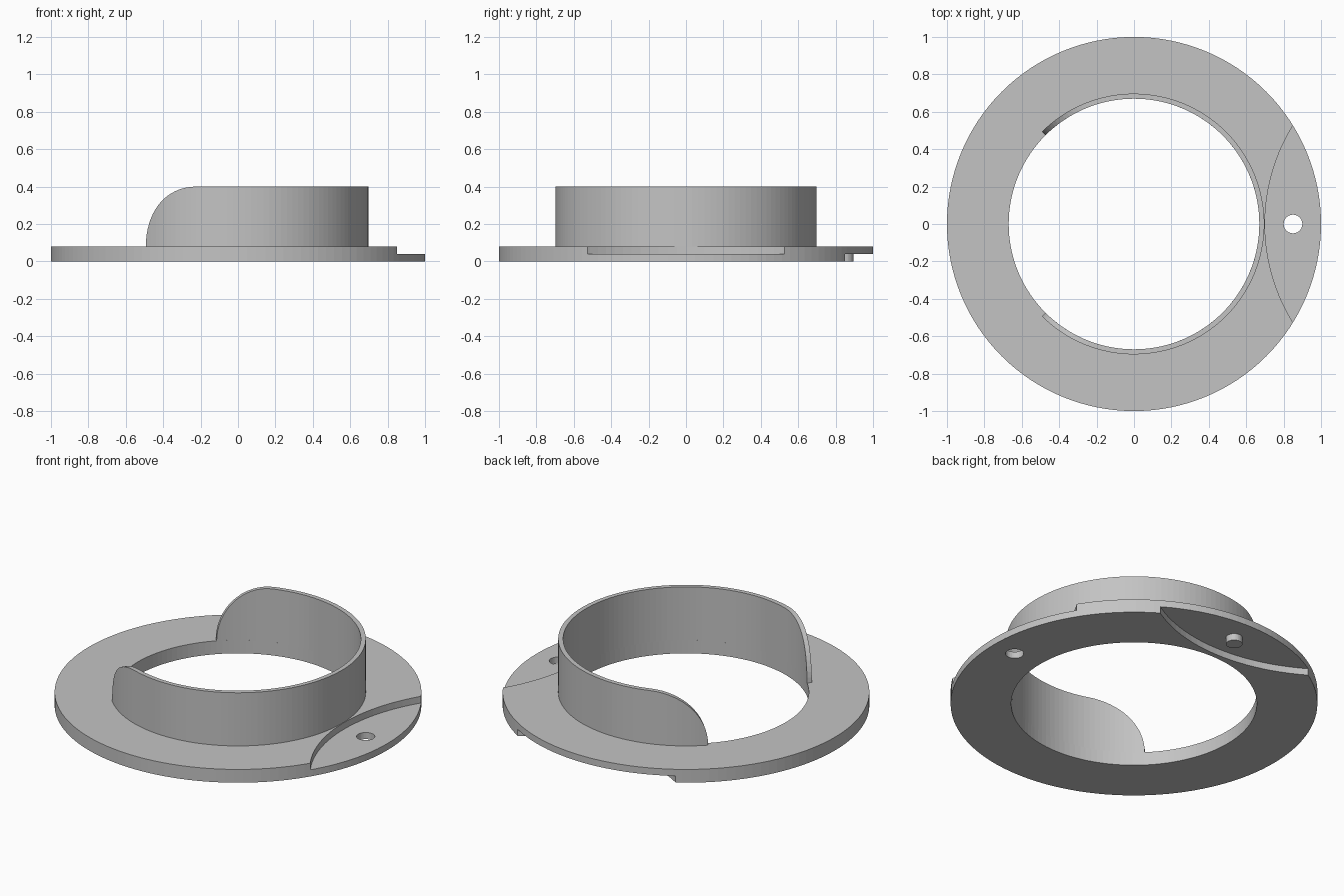
import bpy, bmesh, math

cube = bpy.data.objects.get("Cube")
if cube:
    bpy.data.objects.remove(cube, do_unlink=True)

BORE, WALL_R, DISC_R = 0.67, 0.697, 1.0
STEP, DISC_H, TOP = 0.04, 0.08, 0.4
PIN_AT = 0.85

grey = bpy.data.materials.new("plain grey")
grey.use_nodes = True
colour = (0.55, 0.55, 0.55, 1)
grey.diffuse_color = colour
grey.node_tree.nodes["Principled BSDF"].inputs["Base Color"].default_value = colour


def cylinder(name, radius, x, y, z0, z1, sides=128):
    bpy.ops.mesh.primitive_cylinder_add(vertices=sides, radius=radius, depth=z1 - z0,
                                        location=(x, y, (z0 + z1) / 2))
    ob = bpy.context.object
    ob.name = name
    ob.data.materials.append(grey)
    return ob


def cut(target, cutter):
    cutter.hide_render = True
    mod = target.modifiers.new("cut", "BOOLEAN")
    mod.operation = "DIFFERENCE"
    mod.solver = "EXACT"
    mod.object = cutter
    bpy.context.view_layer.objects.active = target
    bpy.ops.object.modifier_apply(modifier=mod.name)
    bpy.data.objects.remove(cutter, do_unlink=True)


# Flat ring with a bore, a top recess, a bottom recess and a pin hole
flange = cylinder("flange_ring", DISC_R, 0, 0, 0, DISC_H)
cut(flange, cylinder("bore_cutter", BORE, 0, 0, -1, 1))
cut(flange, cylinder("top_recess_cutter", DISC_R, 2 * PIN_AT, 0, STEP, 1))
cut(flange, cylinder("bottom_recess_cutter", DISC_R, 0, 2 * PIN_AT, -1, STEP))
cut(flange, cylinder("pin_hole_cutter", 0.05, PIN_AT, 0, -1, 1, 32))

# Locating pin in the bottom recess
cylinder("locating_pin", 0.045, 0, PIN_AT, 0, STEP + 0.01, 32)

# Upright collar, open on one side, with rounded top corners at both ends
END = math.radians(135)
ROUND = TOP - DISC_H
sweep = ROUND / WALL_R
steps = 16
half = []
for i in range(steps + 1):
    t = math.pi / 2 * i / steps
    half.append((END - sweep * (1 - math.cos(t)), DISC_H + ROUND * math.sin(t)))
flat_end = END - sweep
middle = [(flat_end * (1 - i / 40), TOP) for i in range(1, 40)]
left = half + middle
columns = left + [(0, TOP)] + [(-a, z) for a, z in reversed(left)]

bm = bmesh.new()
rings = []
for a, z in columns:
    rings.append([bm.verts.new((r * math.cos(a), r * math.sin(a), h))
                  for r, h in ((BORE, DISC_H), (WALL_R, DISC_H), (WALL_R, z), (BORE, z))])
for p, q in zip(rings, rings[1:]):
    for k in range(4):
        n = (k + 1) % 4
        bm.faces.new((p[k], p[n], q[n], q[k]))
bmesh.ops.remove_doubles(bm, verts=bm.verts, dist=1e-5)
bmesh.ops.recalc_face_normals(bm, faces=bm.faces)
mesh = bpy.data.meshes.new("collar_wall")
bm.to_mesh(mesh)
bm.free()
mesh.materials.append(grey)
bpy.context.collection.objects.link(bpy.data.objects.new("collar_wall", mesh))
